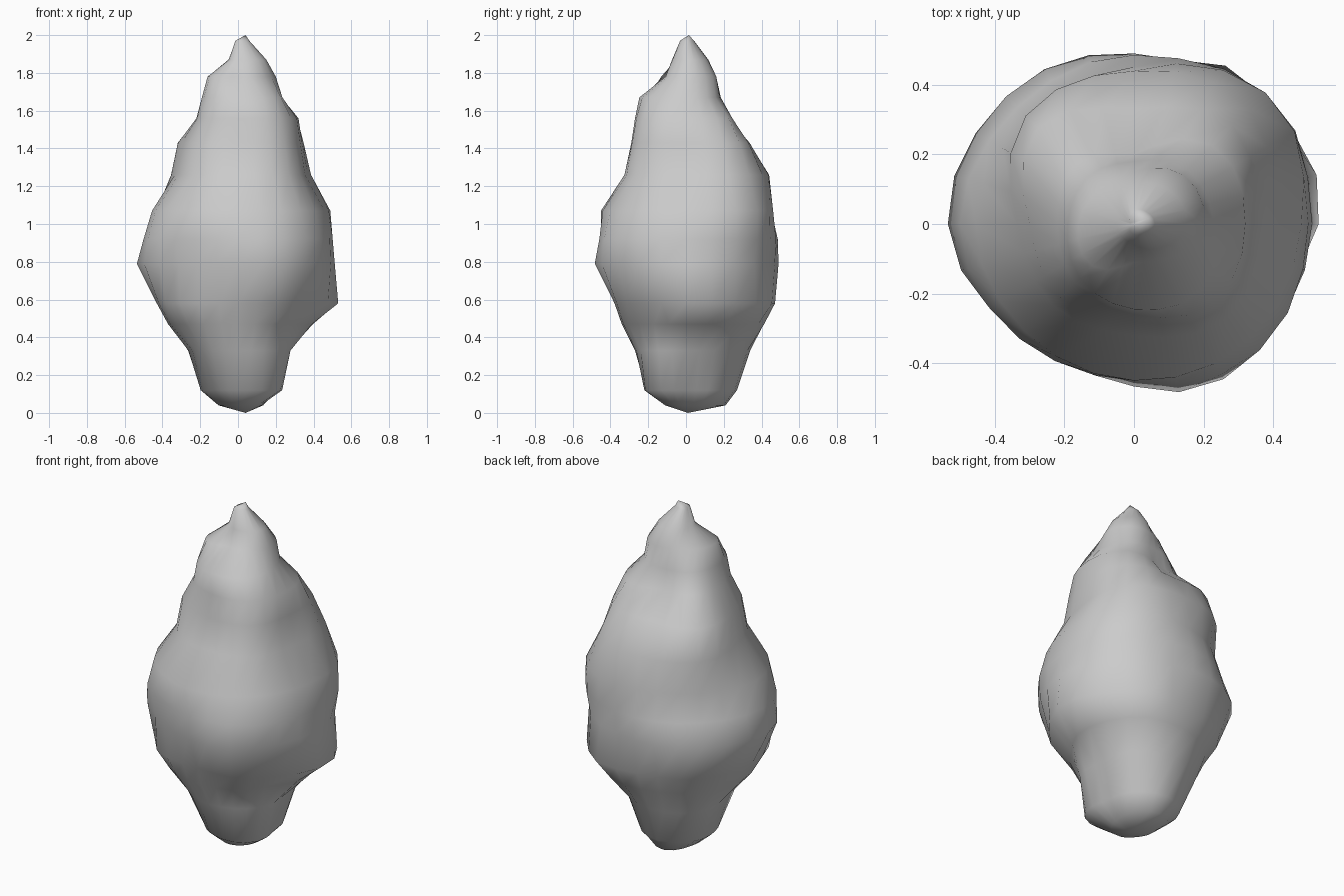
import bpy, bmesh, math

# Rock cross-sections: height, then radii toward E, NE, N, NW, W, SW, S, SE
RINGS = [
    (0.04, .13, .17, .21, .13, .10, .09, .11, .12),
    (0.12, .23, .25, .27, .24, .19, .18, .21, .26),
    (0.33, .28, .32, .34, .33, .25, .27, .27, .28),
    (0.47, .39, .43, .41, .38, .37, .37, .34, .36),
    (0.58, .52, .51, .45, .45, .43, .44, .37, .45),
    (0.79, .51, .51, .47, .51, .535, .46, .46, .50),
    (0.92, .50, .53, .47, .47, .50, .47, .45, .51),
    (1.07, .48, .53, .45, .43, .455, .44, .45, .47),
    (1.26, .37, .47, .44, .44, .335, .33, .32, .38),
    (1.43, .34, .40, .33, .39, .30, .30, .28, .35),
    (1.56, .32, .32, .20, .24, .22, .24, .26, .32),
    (1.67, .23, .22, .18, .19, .19, .22, .245, .27),
    (1.78, .20, .20, .15, .14, .16, .17, .11, .14),
    (1.87, .15, .14, .11, .06, .05, .05, .06, .10),
    (1.97, .06, .05, .04, .02, .01, .02, .03, .04),
]
SIDES = 24

# Local bumps and hollows: bearing in degrees, height, amount
LUMPS = [(-68, .76, .035), (97, .84, .025), (62, .60, .035), (12, .60, .02),
         (-28, .47, -.04), (27, 1.0, .015), (122, .80, .015), (-25, .30, .03),
         (12, .24, -.03), (-125, .76, -.02)]


def radius(radii, t):
    # closed Catmull-Rom interpolation around the ring
    i = int(t)
    f = t - i
    a, b, c, d = (radii[(i + k) % 8] for k in (-1, 0, 1, 2))
    return b + 0.5 * f * (c - a + f * (2*a - 5*b + 4*c - d + f * (3*(b - c) + d - a)))


def lump(deg, z):
    total = 0
    for bearing, height, amount in LUMPS:
        turn = (deg - bearing + 180) % 360 - 180
        total += amount * math.exp(-(turn / 18) ** 2 - ((z - height) / .14) ** 2)
    return total


bm = bmesh.new()
loops = []
for z, *radii in RINGS:
    loop = []
    for k in range(SIDES):
        ang = 2 * math.pi * k / SIDES
        r = max(radius(radii, 8 * k / SIDES) + lump(math.degrees(ang), z), 0.008)
        # the tip leans slightly toward +x
        loop.append(bm.verts.new((r * math.cos(ang), r * math.sin(ang), z)))
    loops.append(loop)

# Skin between neighbouring rings
for low, high in zip(loops, loops[1:]):
    for k in range(SIDES):
        n = (k + 1) % SIDES
        bm.faces.new((low[k], low[n], high[n], high[k]))

# Bottom point and peak
base = bm.verts.new((0.04, 0.01, 0))
peak = bm.verts.new((0.04, 0.015, 2))
for k in range(SIDES):
    n = (k + 1) % SIDES
    bm.faces.new((base, loops[0][n], loops[0][k]))
    bm.faces.new((peak, loops[-1][k], loops[-1][n]))

bmesh.ops.recalc_face_normals(bm, faces=bm.faces)
for f in bm.faces:
    f.smooth = True
mesh = bpy.data.meshes.new("rock")
bm.to_mesh(mesh)
bm.free()
bpy.context.collection.objects.link(bpy.data.objects.new("rock", mesh))
